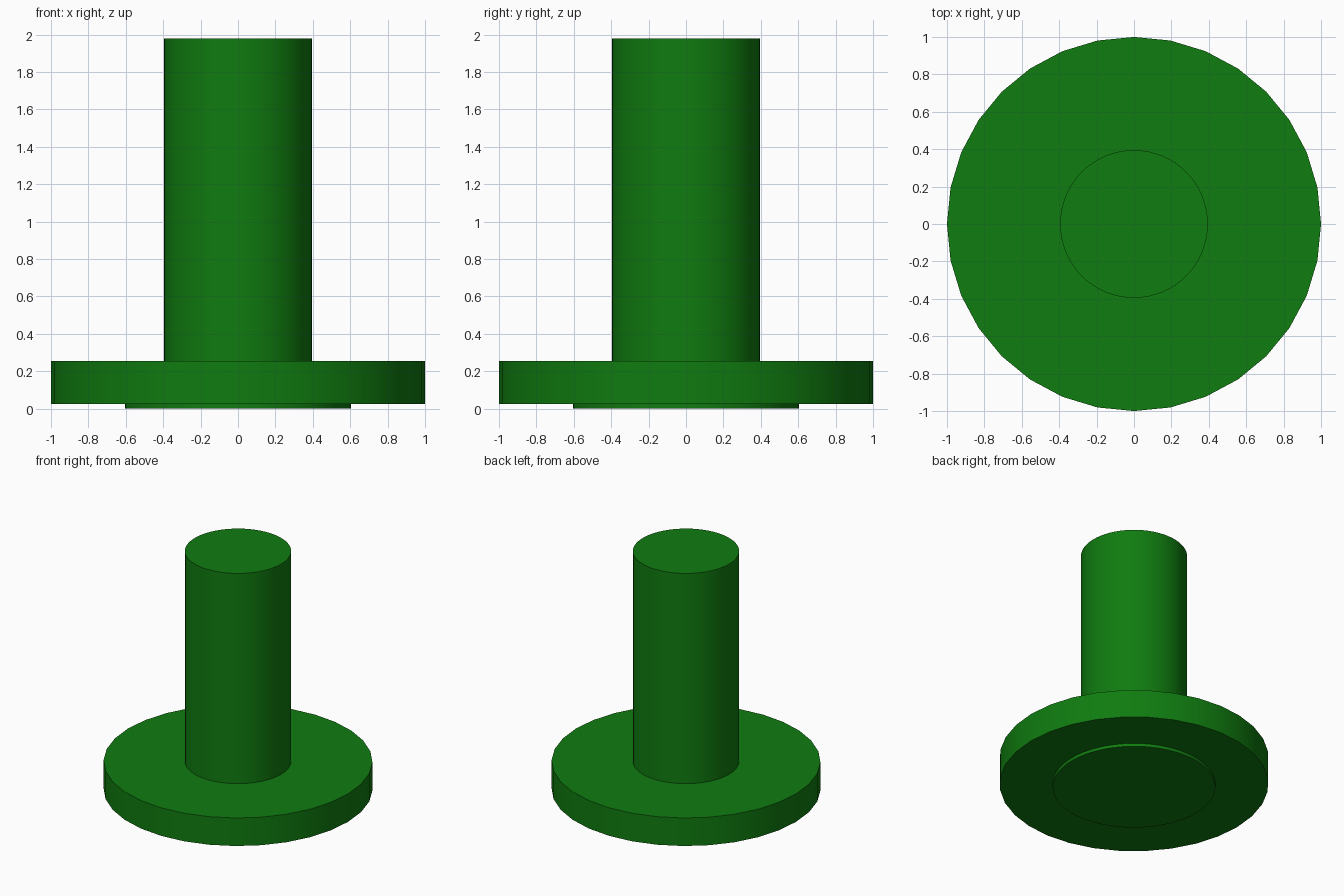
import bpy
import math

default = bpy.data.objects.get("Cube")
if default:
    bpy.data.objects.remove(default, do_unlink=True)

green = bpy.data.materials.new("green")
green.use_nodes = True
colour = (0.005, 0.2, 0.005, 1.0)
green.diffuse_color = colour
green.node_tree.nodes["Principled BSDF"].inputs["Base Color"].default_value = colour


def add_disc(name, radius, bottom, top, sides):
    """Smooth-sided cylinder spanning bottom to top, with sharp rims."""
    bpy.ops.mesh.primitive_cylinder_add(
        vertices=sides, radius=radius, depth=top - bottom,
        location=(0, 0, (bottom + top) / 2))
    part = bpy.context.object
    part.name = name
    part.data.materials.append(green)
    bpy.ops.object.shade_smooth_by_angle(angle=math.radians(30))
    return part


# Raised pad under the flange
add_disc("bottom_pad", 0.605, 0.0, 0.025, 64)
# Wide flange
add_disc("flange", 1.0, 0.025, 0.255, 32)
# Upright stem
add_disc("stem", 0.395, 0.255, 1.98, 64)
